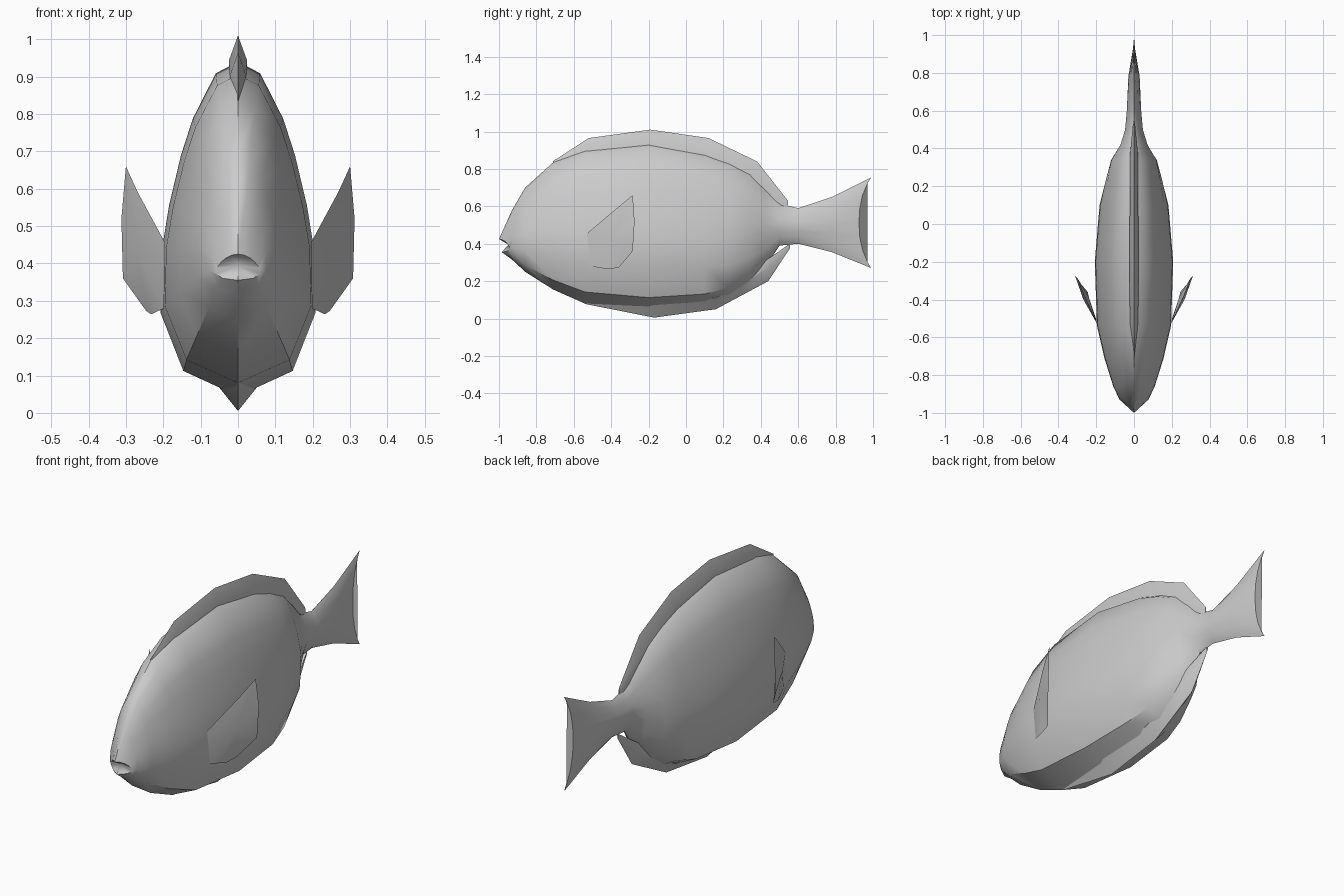
import bpy, bmesh, math

if "Cube" in bpy.data.objects:
    bpy.data.objects.remove(bpy.data.objects["Cube"])

grey = bpy.data.materials.new("pale grey")
grey.diffuse_color = (0.6, 0.6, 0.6, 1)
grey.use_nodes = True
grey.node_tree.nodes["Principled BSDF"].inputs["Base Color"].default_value = grey.diffuse_color


def make(name, verts, faces, angle=40):
    me = bpy.data.meshes.new(name)
    me.from_pydata(verts, [], faces)
    bm = bmesh.new()
    bm.from_mesh(me)
    bmesh.ops.remove_doubles(bm, verts=bm.verts, dist=0.0005)
    bmesh.ops.recalc_face_normals(bm, faces=bm.faces)
    bm.to_mesh(me)
    bm.free()
    me.materials.append(grey)
    ob = bpy.data.objects.new(name, me)
    bpy.context.collection.objects.link(ob)
    bpy.ops.object.select_all(action='DESELECT')
    ob.select_set(True)
    bpy.context.view_layer.objects.active = ob
    bpy.ops.object.shade_smooth_by_angle(angle=math.radians(angle))
    return ob


def loft(name, rings, front=None, back=None, angle=40):
    """Skin closed rings; the ends close to a single point when given."""
    n = len(rings[0])
    verts = [p for r in rings for p in r]
    faces = [(i * n + j, i * n + (j + 1) % n, (i + 1) * n + (j + 1) % n, (i + 1) * n + j)
             for i in range(len(rings) - 1) for j in range(n)]
    for tip, base in ((front, 0), (back, (len(rings) - 1) * n)):
        if tip:
            verts.append(tip)
            faces += [(base + j, base + (j + 1) % n, len(verts) - 1) for j in range(n)]
        else:
            faces.append(tuple(range(base, base + n)))
    return make(name, verts, faces, angle)


# Half cross-sections: (drop from top, share of half width)
BODY = [(0, 0), (.035, .28), (.17, .57), (.28, .72), (.43, .87), (.56, .96), (.75, .98), (.925, .69), (1, 0)]
LENS = [(0, 0), (.07, .3), (.2, .6), (.35, .85), (.5, 1), (.65, .85), (.8, .6), (.93, .3), (1, 0)]


def section(y, top, low, w, k, shift):
    half = []
    for (ta, wa), (tb, wb) in zip(BODY, LENS):
        t, f = ta + (tb - ta) * k, wa + (wb - wa) * k
        half.append((w * f, y + shift(t, f), top + (low - top) * t))
    return half + [(-x, yy, z) for x, yy, z in half[-2:0:-1]]


# Body and tail: y, top, bottom, half width, blend towards the lens section
STATIONS = [(-.93, .58, .315, .078, 0), (-.86, .70, .25, .112, 0), (-.71, .835, .155, .16, 0),
            (-.54, .905, .08, .20, 0), (-.2, .94, .045, .212, 0), (.1, .885, .07, .186, 0),
            (.23, .84, .11, .158, .1), (.34, .785, .18, .13, .3), (.42, .71, .27, .075, .6),
            (.5, .615, .39, .047, 1), (.6, .59, .40, .038, 1), (.78, .65, .355, .03, 1)]
rings = [section(-.945, .425, .355, .06, 0, lambda t, f: -.055 * (1 - f) if t < .5 else -.04 * (1 - f))]
rings += [section(*s, lambda t, f: 0) for s in STATIONS]
rings.append(section(.925, .755, .27, .006, 1,
                     lambda t, f: .065 * abs(2 * t - 1) ** 2.5))
loft("body_and_tail", rings, front=(0, -.95, .395))

# Dorsal and anal fins: thin wedges; y, edge height, root height, half width
DORSAL = [(-.71, .842, .80, .002), (-.52, .965, .86, .022), (-.19, 1.01, .9, .024),
          (.12, .965, .84, .022), (.38, .84, .7, .02), (.545, .63, .58, .004)]
ANAL = [(-.54, .078, .12, .01), (-.17, .005, .12, .055), (.16, .05, .15, .055),
        (.30, .125, .22, .045), (.44, .2, .32, .03), (.555, .375, .40, .004)]
for name, rows in (("dorsal_fin", DORSAL), ("anal_fin", ANAL)):
    loft(name, [[(0, y, e), (w, y, e + (r - e) * .6), (w, y, r), (-w, y, r),
                 (-w, y, e + (r - e) * .6)] for y, e, r, w in rows], angle=30)

# Pectoral fins: a bent outline fanned around a raised middle point
FIN = [(.195, -.53, .455), (.268, -.37, .59), (.30, -.285, .66), (.312, -.275, .52),
       (.308, -.285, .36), (.245, -.36, .272), (.232, -.42, .264), (.198, -.51, .28)]
n = len(FIN)
for side, s in (("right", 1), ("left", -1)):
    verts = [(s * x, y, z) for x, y, z in FIN]
    verts += [(s * .268, -.40, .43), (s * .24, -.385, .43)]   # outer and inner middle
    faces = [(i, (i + 1) % n, n) for i in range(n)] + [((i + 1) % n, i, n + 1) for i in range(n)]
    make("pectoral_fin_" + side, verts, faces, 30)
